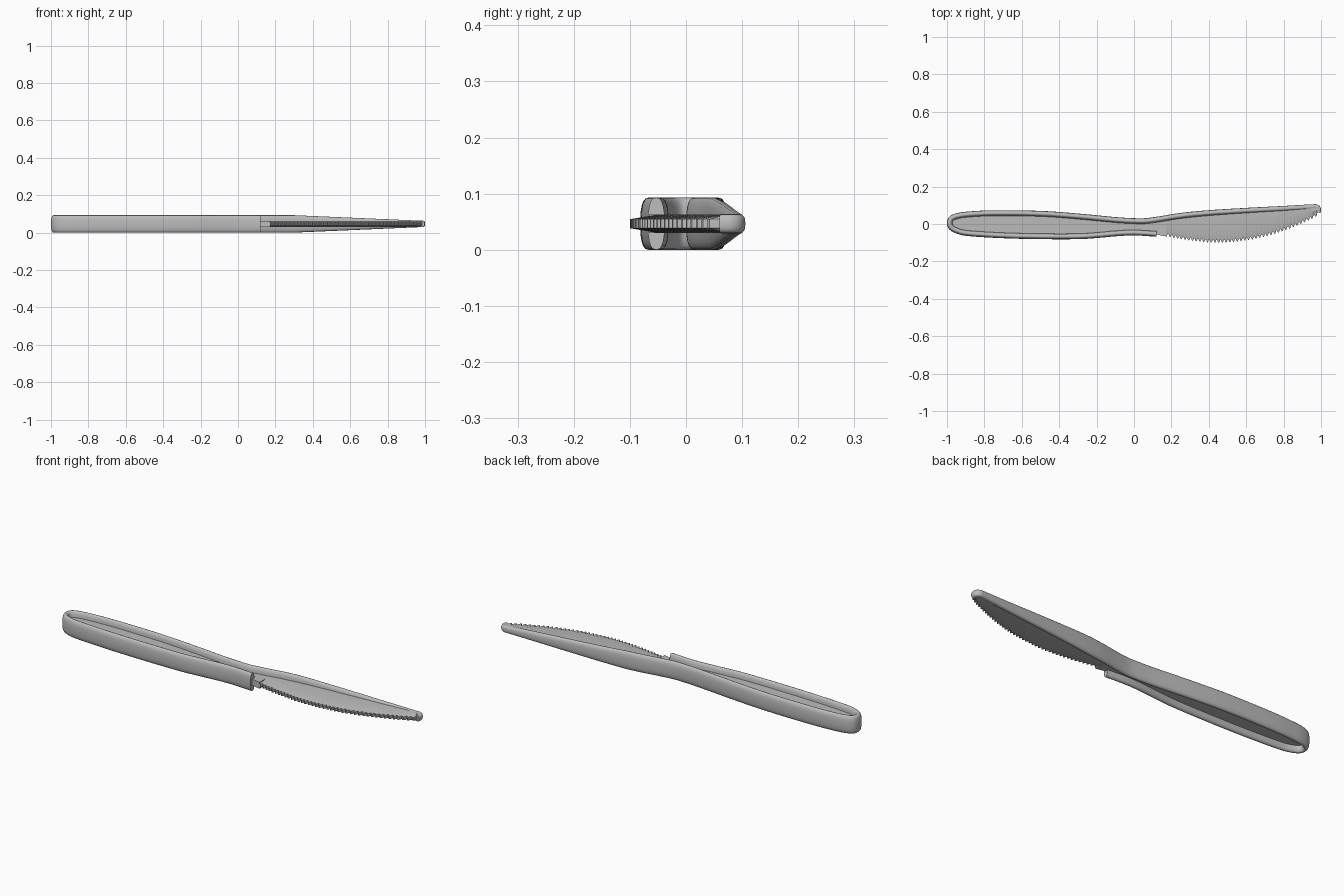
import bpy, bmesh, math
from mathutils import Vector

cube = bpy.data.objects.get("Cube")
if cube:
    bpy.data.objects.remove(cube)

MID = 0.0465      # height of the middle plane
RIM = 0.015       # half width of the rim

grey = bpy.data.materials.new("grey plastic")
grey.use_nodes = True
grey.diffuse_color = (0.5, 0.5, 0.5, 1)
bsdf = grey.node_tree.nodes["Principled BSDF"]
bsdf.inputs["Base Color"].default_value = grey.diffuse_color
bsdf.inputs["Roughness"].default_value = 0.5


def spline(points, steps=8):
    """Smooth curve through the points."""
    p = [Vector(q) for q in points]
    p = [2 * p[0] - p[1]] + p + [2 * p[-1] - p[-2]]
    out = []
    for a, b, c, d in zip(p, p[1:], p[2:], p[3:]):
        for i in range(steps):
            t = i / steps
            out.append(0.5 * (2 * b + (c - a) * t + (2 * a - 5 * b + 4 * c - d) * t * t
                              + (3 * b - a - 3 * c + d) * t ** 3))
    return out + [p[-2]]


def height_at(curve, x):
    """y of a left-to-right curve at x."""
    for a, b in zip(curve, curve[1:]):
        if a.x <= x <= b.x:
            return a.y + (b.y - a.y) * (x - a.x) / max(b.x - a.x, 1e-6)
    return curve[0].y if x < curve[0].x else curve[-1].y


def finish(name, bm, angle):
    bmesh.ops.recalc_face_normals(bm, faces=bm.faces)
    mesh = bpy.data.meshes.new(name)
    bm.to_mesh(mesh)
    bm.free()
    mesh.materials.append(grey)
    obj = bpy.data.objects.new(name, mesh)
    bpy.context.collection.objects.link(obj)
    bpy.ops.object.select_all(action='DESELECT')
    obj.select_set(True)
    bpy.context.view_layer.objects.active = obj
    bpy.ops.object.shade_smooth_by_angle(angle=math.radians(angle))
    return obj


def bridge(bm, rings):
    """Skin closed rings and cap both ends."""
    n = len(rings[0])
    for a, b in zip(rings, rings[1:]):
        for i in range(n):
            j = (i + 1) % n
            bm.faces.new((a[i], a[j], b[j], b[i]))
    bm.faces.new(rings[0])
    bm.faces.new(rings[-1])


# Centre lines of the rim: grip side, rounded butt, then the spine to the tip
grip = [(-0.94, -0.038), (-0.88, -0.05), (-0.7, -0.061), (-0.5, -0.066), (-0.3, -0.066),
        (-0.2, -0.06), (-0.1, -0.051), (0, -0.046), (0.12, -0.053)]
butt = [(-0.975, -0.02), (-0.985, 0.005), (-0.975, 0.03)]
spine = [(-0.94, 0.044), (-0.88, 0.052), (-0.75, 0.058), (-0.5, 0.055), (-0.3, 0.041),
         (-0.1, 0.022), (0, 0.016), (0.06, 0.016), (0.13, 0.025), (0.25, 0.044),
         (0.4, 0.059), (0.6, 0.072), (0.8, 0.083), (0.95, 0.092)]
tip = [(0.977, 0.091), (0.987, 0.08), (0.984, 0.062)]
edge = [(0.12, -0.056), (0.17, -0.066), (0.3, -0.088), (0.45, -0.1), (0.6, -0.087),
        (0.7, -0.067), (0.8, -0.036), (0.9, 0.004), (0.96, 0.033), (0.99, 0.052)]

# Rim: a tall oval swept along the outline, getting lower toward the tip
path = spline(grip[::-1] + butt + spine + tip)
bm = bmesh.new()
rings = []
for k, p in enumerate(path):
    tangent = (path[min(k + 1, len(path) - 1)] - path[max(k - 1, 0)]).normalized()
    side = Vector((-tangent.y, tangent.x))
    on_spine = p.y > 0.01
    t = min(max((p.x - 0.3) / 0.68, 0), 1) if on_spine else 0
    half_z = MID + (0.017 - MID) * t
    half_w = RIM - 0.002 * t
    ring = []
    for i in range(20):
        a = math.tau * i / 20
        c, s = math.cos(a), math.sin(a)
        q = p + side * half_w * math.copysign(abs(c) ** 0.8, c)
        ring.append(bm.verts.new((q.x, q.y, MID + half_z * math.copysign(abs(s) ** 0.75, s))))
    rings.append(ring)
bridge(bm, rings)
finish("rim", bm, 50)

# Thin panel filling the handle between both sides of the rim
low, high, cut = spline(grip), spline(spine), spline(edge)
bm = bmesh.new()
rings = []
for k in range(57):
    x = -0.97 + k * 1.14 / 56
    y0, y1 = height_at(low, x), height_at(high, x)
    if x > 0.12:
        y0 = height_at(cut, x)
    if x < -0.94:
        y0, y1 = y0 + 0.015, y1 - 0.015
    rings.append([bm.verts.new((x, y, MID + z)) for y, z in
                  ((y0, -0.0165), (y1, -0.0165), (y1, 0.0165), (y0, 0.0165))])
bridge(bm, rings)
finish("handle_panel", bm, 30)

# Blade with a bevelled, toothed cutting edge
bm = bmesh.new()
rings = []
for k in range(164):
    x = 0.17 + k * 0.005
    y0, y1 = height_at(cut, x), height_at(high, x)
    bevel = y0 + min(0.05, 0.6 * (y1 - y0))
    tooth = y0 + (0.014 if k % 4 in (2, 3) else 0)
    profile = ((tooth, 0.008), (bevel, 0.0165), (y1, 0.0165))
    rings.append([bm.verts.new((x, y, MID - z)) for y, z in profile]
                 + [bm.verts.new((x, y, MID + z)) for y, z in reversed(profile)])
bridge(bm, rings)
finish("blade", bm, 20)
